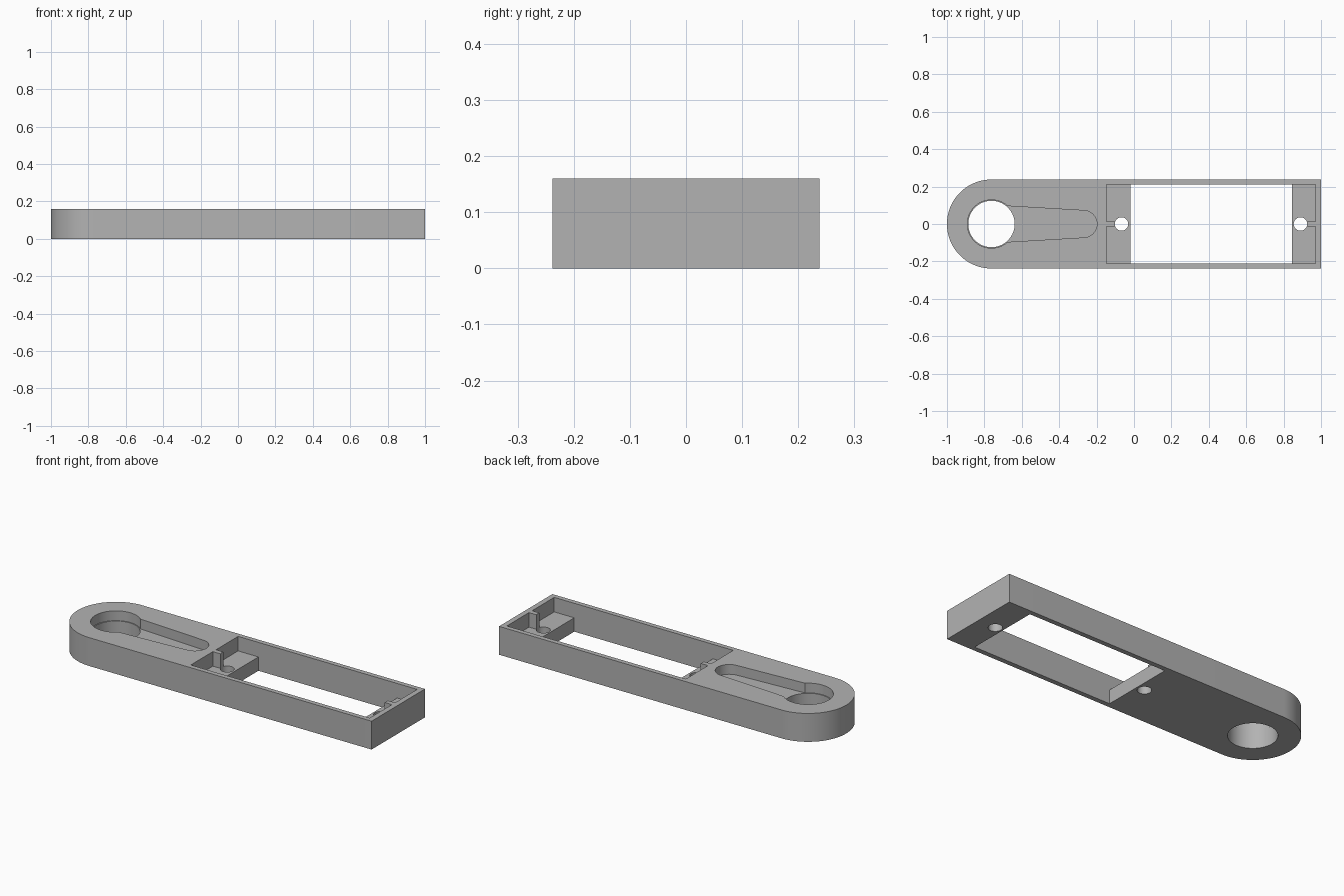
import bpy, bmesh, math

if "Cube" in bpy.data.objects:
    bpy.data.objects.remove(bpy.data.objects["Cube"])

HEIGHT = 0.16
HALF_W = 0.238
LEDGE_Z = 0.078      # top of the screw ledges
RECESS_Z = 0.105     # floor of the horn-shaped recess
HUB_X = -0.762

grey = bpy.data.materials.new("plain grey")
grey.diffuse_color = (0.45, 0.45, 0.45, 1)
grey.use_nodes = True
grey.node_tree.nodes["Principled BSDF"].inputs["Base Color"].default_value = grey.diffuse_color


def arc(cx, r, a0, a1, n):
    """Points on an arc centred on the long axis, angles in degrees."""
    return [(cx + r * math.cos(math.radians(a0 + (a1 - a0) * i / n)),
             r * math.sin(math.radians(a0 + (a1 - a0) * i / n))) for i in range(n + 1)]


def circle(cx, r, n=64):
    return arc(cx, r, 0, 360, n)[:-1]


def rect(x0, x1, hw):
    return [(x0, -hw), (x1, -hw), (x1, hw), (x0, hw)]


def prism(name, outline, z0, z1):
    """Extrude a counter-clockwise outline from z0 to z1."""
    bm = bmesh.new()
    base = bm.faces.new([bm.verts.new((x, y, z0)) for x, y in outline])
    top = bmesh.ops.extrude_face_region(bm, geom=[base])["geom"]
    bmesh.ops.translate(bm, vec=(0, 0, z1 - z0),
                        verts=[v for v in top if isinstance(v, bmesh.types.BMVert)])
    bmesh.ops.recalc_face_normals(bm, faces=bm.faces)
    mesh = bpy.data.meshes.new(name)
    bm.to_mesh(mesh)
    bm.free()
    mesh.materials.append(grey)
    obj = bpy.data.objects.new(name, mesh)
    bpy.context.collection.objects.link(obj)
    return obj


def combine(target, tool, operation):
    """Apply a boolean and remove the tool."""
    mod = target.modifiers.new(operation, 'BOOLEAN')
    mod.operation, mod.solver, mod.object = operation, 'EXACT', tool
    bpy.context.view_layer.objects.active = target
    bpy.ops.object.modifier_apply(modifier=mod.name)
    bpy.data.objects.remove(tool)


# Arm body: straight bar with one round end
body = prism("arm_body", [(1, -HALF_W), (1, HALF_W)]
             + arc(HUB_X, HALF_W, 90, 270, 48), 0, HEIGHT)

# Round hub hole with a wider recess and a tapered slot beside it
combine(body, prism("hub_hole", circle(HUB_X, 0.124), -0.1, 0.3), 'DIFFERENCE')
recess = prism("hub_recess", circle(HUB_X, 0.129), RECESS_Z, 0.3)
slot = prism("tapered_slot", [(HUB_X, 0.101), (HUB_X, -0.101)]
             + arc(-0.27, 0.072, -86, 86, 32), RECESS_Z, 0.3)
combine(recess, slot, 'UNION')
combine(body, recess, 'DIFFERENCE')

# Rectangular pocket, with an opening through the middle of its floor
pocket = prism("pocket", rect(-0.147, 0.97, 0.211), LEDGE_Z, 0.3)
for x0, x1 in ((-0.2, -0.095), (0.922, 1.0)):
    # Small ribs left standing on the pocket end walls
    combine(pocket, prism("rib", rect(x0, x1, 0.014), 0, 0.4), 'DIFFERENCE')
combine(body, pocket, 'DIFFERENCE')
combine(body, prism("opening", rect(-0.02, 0.845, 0.211), -0.1, 0.3), 'DIFFERENCE')

# Screw holes through the ledges
for x in (-0.067, 0.89):
    combine(body, prism("screw_hole", circle(x, 0.036, 40), -0.1, 0.3), 'DIFFERENCE')

# Smooth the curved walls and keep the edges crisp
body.select_set(True)
bpy.context.view_layer.objects.active = body
bpy.ops.object.shade_smooth_by_angle(angle=math.radians(30))
